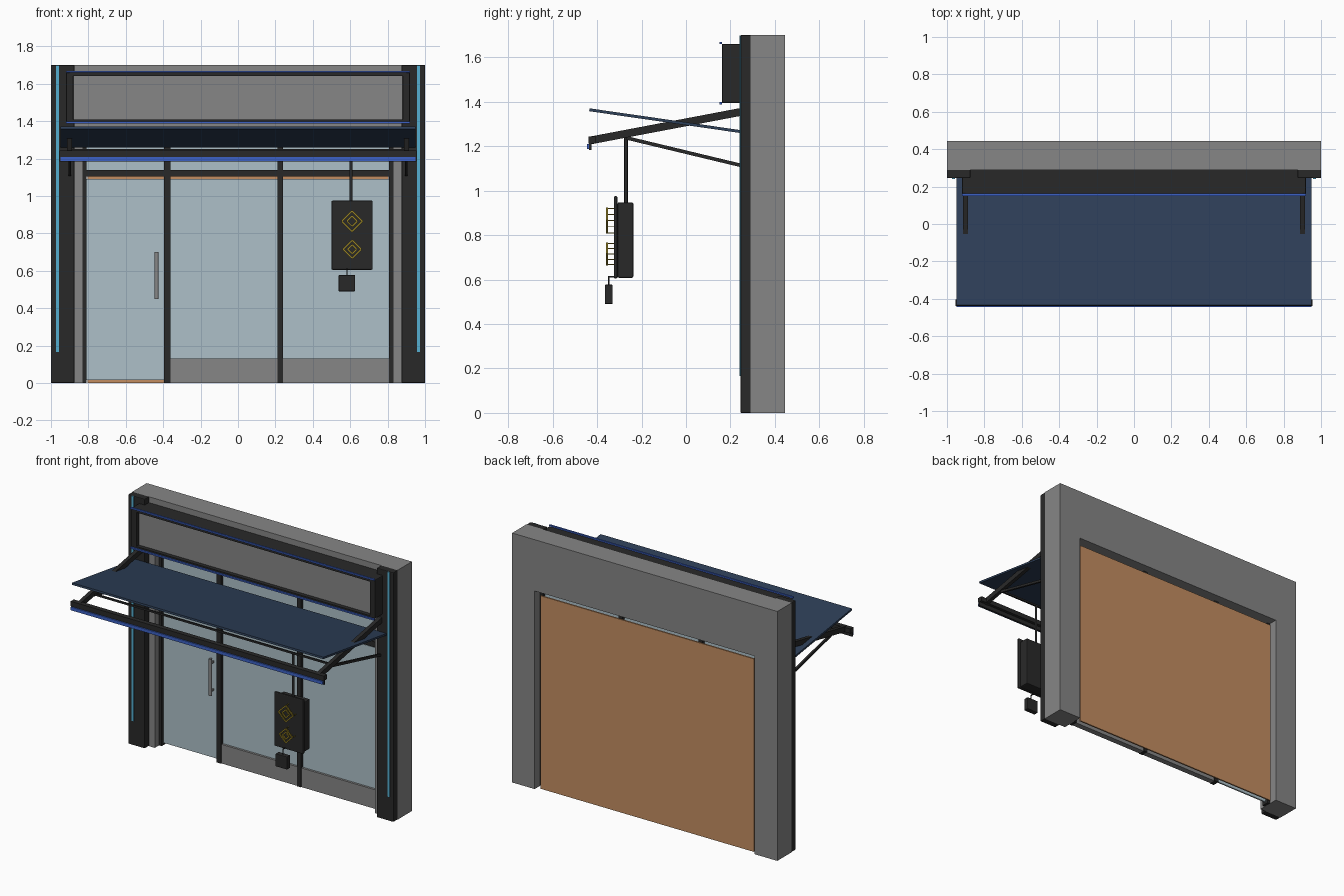
import bpy, bmesh, math
from mathutils import Vector

old = bpy.data.objects.get("Cube")
if old:
    bpy.data.objects.remove(old, do_unlink=True)


def material(name, r, g, b):
    m = bpy.data.materials.new(name)
    m.use_nodes = True
    m.diffuse_color = (r, g, b, 1)
    m.node_tree.nodes["Principled BSDF"].inputs["Base Color"].default_value = (r, g, b, 1)
    return m


GREY = material("concrete grey", 0.24, 0.24, 0.24)
DARK = material("charcoal metal", 0.022, 0.022, 0.022)
GLASS = material("pale blue glass", 0.42, 0.53, 0.58)
NAVY = material("navy canopy", 0.027, 0.05, 0.098)
WOOD = material("tan wood", 0.55, 0.27, 0.12)
BLUE = material("blue trim", 0.045, 0.12, 0.56)
CYAN = material("cyan light", 0.09, 0.43, 0.64)
GOLD = material("gold", 0.30, 0.22, 0.02)


def finish(bm, name, mat, bevel=0):
    bmesh.ops.recalc_face_normals(bm, faces=bm.faces)
    me = bpy.data.meshes.new(name)
    bm.to_mesh(me)
    bm.free()
    me.materials.append(mat)
    ob = bpy.data.objects.new(name, me)
    bpy.context.scene.collection.objects.link(ob)
    if bevel:
        mod = ob.modifiers.new("Bevel", "BEVEL")
        mod.width, mod.segments = bevel, 2
    return ob


def box(name, x, y, z, mat, bevel=0):
    """Box from (low, high) pairs on each axis."""
    bm = bmesh.new()
    bmesh.ops.create_cube(bm, size=1)
    for v in bm.verts:
        v.co = [(a + b) / 2 + c * (b - a) for c, (a, b) in zip(v.co, (x, y, z))]
    return finish(bm, name, mat, bevel)


def prism(name, pts, axis, lo, hi, mat, bevel=0):
    """Extrude a profile along x (points are y, z) or y (points are x, z)."""
    bm = bmesh.new()
    put = (lambda p, t: (t, *p)) if axis == "x" else (lambda p, t: (p[0], t, p[1]))
    face = bm.faces.new([bm.verts.new(put(p, lo)) for p in pts])
    ext = bmesh.ops.extrude_face_region(bm, geom=[face])
    shift = Vector(put((0, 0), hi - lo))
    bmesh.ops.translate(bm, vec=shift, verts=[v for v in ext["geom"] if isinstance(v, bmesh.types.BMVert)])
    return finish(bm, name, mat, bevel)


def beam(name, a, b, thick, axis, lo, hi, mat):
    """Straight bar between two profile points."""
    a, b = Vector(a), Vector(b)
    n = (b - a).normalized().orthogonal() * thick / 2
    return prism(name, [a + n, b + n, b - n, a - n], axis, lo, hi, mat)


def rod(name, x, y, lo, hi, radius, mat):
    bm = bmesh.new()
    bmesh.ops.create_cone(bm, cap_ends=True, segments=16, radius1=radius, radius2=radius, depth=hi - lo)
    bmesh.ops.translate(bm, vec=(x, y, (lo + hi) / 2), verts=bm.verts)
    ob = finish(bm, name, mat)
    bpy.context.view_layer.objects.active = ob
    ob.select_set(True)
    bpy.ops.object.shade_smooth_by_angle()
    ob.select_set(False)
    return ob


# Wall with a tall opening, closed at the back by a wooden panel
OPEN, HEAD = 0.83, 1.35
prism("wall", [(-1, 0), (-OPEN, 0), (-OPEN, HEAD), (OPEN, HEAD), (OPEN, 0), (1, 0), (1, 1.7), (-1, 1.7)],
      "y", 0.29, 0.445, GREY)
box("back_panel", (-0.805, 0.805), (0.41, 0.42), (0, 1.315), WOOD)

# Glazing: frame, door, fixed panes, transom
for i, (a, b) in enumerate([(-0.83, -0.81), (-0.395, -0.362), (0.21, 0.24), (0.808, 0.83)]):
    box(f"mullion_{i + 1}", (a, b), (0.335, 0.385), (0, HEAD), DARK)
box("transom_bar", (-0.81, 0.81), (0.335, 0.385), (1.103, 1.14), DARK)
box("door_glass", (-0.81, -0.395), (0.355, 0.365), (0.015, 1.09), GLASS)
box("transom_glass", (-0.81, 0.81), (0.355, 0.365), (1.14, HEAD), GLASS)
for i, (a, b) in enumerate([(-0.362, 0.21), (0.24, 0.808)]):
    box(f"window_glass_{i + 1}", (a, b), (0.355, 0.365), (0.13, 1.09), GLASS)
    box(f"kick_panel_{i + 1}", (a, b), (0.34, 0.38), (0, 0.13), GREY)
rod("door_handle", -0.435, 0.325, 0.45, 0.70, 0.011, GREY)
for z in (0.48, 0.67):
    box("handle_mount", (-0.441, -0.429), (0.325, 0.357), (z - 0.006, z + 0.006), GREY)

# Side parts, repeated left and right
for side, s in (("left", 1), ("right", -1)):
    def span(a, b):
        return tuple(sorted((s * a, s * b)))
    box(f"{side}_pillar", span(0.875, 1), (0.245, 0.295), (0, 1.7), DARK, 0.005)
    box(f"{side}_light_strip", span(0.957, 0.973), (0.241, 0.247), (0.165, 1.698), CYAN)
    box(f"{side}_sign_end", span(0.88, 0.92), (0.162, 0.29), (1.395, 1.66), DARK, 0.006)
    beam(f"{side}_canopy_arm", (-0.43, 1.226), (0.25, 1.355), 0.035, "x", *span(0.888, 0.914), DARK)
    beam(f"{side}_canopy_strut", (-0.27, 1.238), (0.25, 1.113), 0.016, "x", *span(0.893, 0.907), DARK)

# Sign box above the canopy
box("sign_top", (-0.90, 0.90), (0.162, 0.29), (1.64, 1.66), DARK)
box("sign_bottom", (-0.90, 0.90), (0.162, 0.29), (1.395, 1.408), DARK)
box("sign_face", (-0.89, 0.89), (0.19, 0.285), (1.40, 1.65), GREY)
for name, z in (("upper", 1.664), ("lower", 1.393)):
    box(f"{name}_sign_trim", (-0.92, 0.92), (0.151, 0.163), (z - 0.005, z + 0.005), BLUE)

# Sloping canopy and its front rail
beam("canopy", (-0.435, 1.364), (0.245, 1.266), 0.013, "x", -0.948, 0.948, NAVY)
box("front_rail", (-0.955, 0.955), (-0.438, -0.405), (1.212, 1.244), DARK)
box("rail_back", (-0.955, 0.955), (-0.437, -0.425), (1.184, 1.214), DARK)
box("rail_trim", (-0.95, 0.95), (-0.445, -0.436), (1.187, 1.209), BLUE)

# Hanging lantern box with a small tag below
CX = 0.61
rod("lantern_rod", 0.605, -0.27, 0.94, 1.237, 0.008, DARK)
box("lantern_rail", (-0.9, 0.9), (-0.275, -0.265), (1.238, 1.25), DARK)
box("lantern_body", (CX - 0.10, CX + 0.10), (-0.308, -0.237), (0.608, 0.947), DARK, 0.006)
box("lantern_front", (CX - 0.11, CX + 0.11), (-0.325, -0.308), (0.605, 0.975), DARK, 0.006)
box("lantern_tag", (0.538, 0.626), (-0.365, -0.33), (0.49, 0.577), DARK, 0.004)
rod("tag_cord", 0.582, -0.347, 0.57, 0.615, 0.003, DARK)
box("tag_hook", (0.579, 0.585), (-0.35, -0.32), (0.609, 0.615), DARK)

# Plain gold diamond ornaments standing off the lantern front
for label, z, r in (("upper", 0.865, 0.055), ("lower", 0.715, 0.048)):
    for scale in (1, 0.5):
        pts = [(CX + scale * r * math.cos(k * math.pi / 2), z + scale * r * math.sin(k * math.pi / 2))
               for k in range(4)]
        for k in range(4):
            beam(f"{label}_ornament_bar", pts[k], pts[(k + 1) % 4], 0.009, "y", -0.36, -0.352, GOLD)
            box(f"{label}_ornament_pin", (pts[k][0] - 0.002, pts[k][0] + 0.002), (-0.353, -0.324),
                (pts[k][1] - 0.002, pts[k][1] + 0.002), GOLD)
